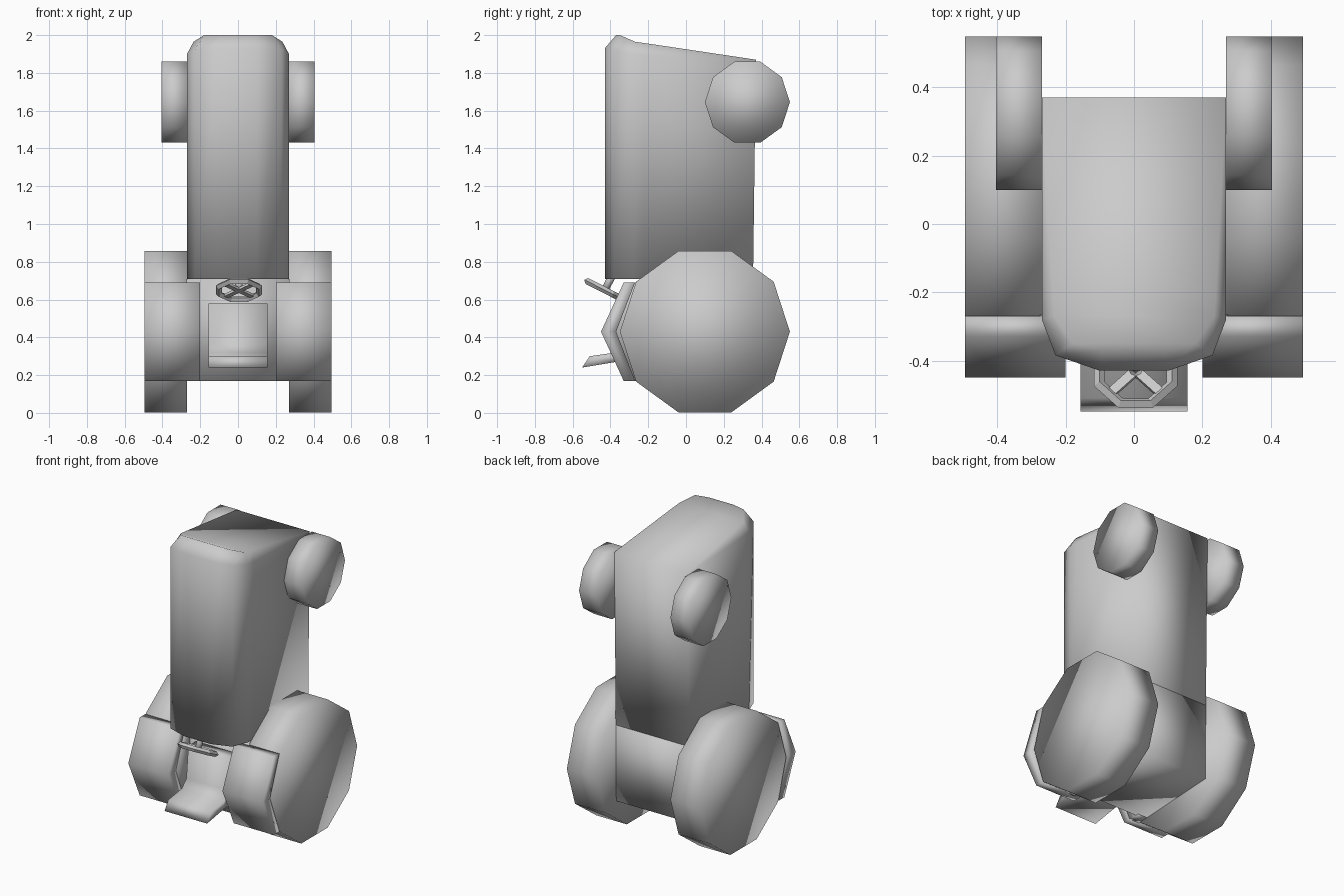
import bpy, bmesh, math
from mathutils import Vector, Matrix

if "Cube" in bpy.data.objects:
    bpy.data.objects.remove(bpy.data.objects["Cube"])


def finish(name, bm, smooth=True):
    bmesh.ops.remove_doubles(bm, verts=bm.verts, dist=0.0005)
    bmesh.ops.recalc_face_normals(bm, faces=bm.faces)
    me = bpy.data.meshes.new(name)
    bm.to_mesh(me)
    bm.free()
    for p in me.polygons:
        p.use_smooth = smooth
    ob = bpy.data.objects.new(name, me)
    bpy.context.collection.objects.link(ob)
    return ob


def extrude_x(name, profile, x0, x1):
    """Solid from a (y, z) profile, between two x positions."""
    bm = bmesh.new()
    a = [bm.verts.new((x0, y, z)) for y, z in profile]
    b = [bm.verts.new((x1, y, z)) for y, z in profile]
    n = len(profile)
    bm.faces.new(a)
    bm.faces.new(b[::-1])
    for i in range(n):
        j = (i + 1) % n
        bm.faces.new((a[i], b[i], b[j], a[j]))
    return finish(name, bm)


def decagon(cy, cz, r):
    return [(cy + r * math.cos(math.tau * i / 10), cz + r * math.sin(math.tau * i / 10))
            for i in range(10)]


# Hood: stacked half outlines (x, y, z) mirrored, rounded at the nose
rows = [
    [(.10, -.43, .71), (.23, -.385, .71), (.27, -.28, .71), (.27, -.22, .71), (.27, .355, .71)],
    [(.10, -.43, 1.93), (.23, -.385, 1.92), (.27, -.28, 1.90), (.27, -.22, 1.893), (.27, .37, 1.87)],
    [(.09, -.37, 2.0), (.18, -.35, 2.0), (.235, -.27, 1.965), (.24, -.2, 1.955), (.27, .37, 1.87)],
]
bm = bmesh.new()
loops = []
for half in rows:
    full = half + [(-x, y, z) for x, y, z in reversed(half)]
    loops.append([bm.verts.new(p) for p in full])
n = len(loops[0])
for lo, hi in zip(loops, loops[1:]):
    for i in range(n):
        j = (i + 1) % n
        bm.faces.new((lo[i], lo[j], hi[j], hi[i]))
# top cap in strips, underside as one face
for i in range(n // 2 - 1):
    t = loops[-1]
    bm.faces.new((t[i], t[i + 1], t[n - 2 - i], t[n - 1 - i]))
bm.faces.new(loops[0][::-1])
finish("hood", bm)

# Rear body below the hood
extrude_x("rear_body", [(-.22, .71), (.355, .71), (.35, .20), (-.22, .17)], -.27, .27)

# Wheels and fenders on both sides
for side, s in (("left", -1), ("right", 1)):
    extrude_x(side + "_big_wheel", decagon(.10, .43, .45), s * .27, s * .495)
    extrude_x(side + "_small_wheel", decagon(.325, 1.645, .225), s * .27, s * .405)
    extrude_x(side + "_fender",
              [(-.33, .69), (-.45, .43), (-.33, .17), (-.27, .17), (-.37, .43), (-.27, .69)],
              s * .20, s * .495)
    # inner fender wall joining the body
    extrude_x(side + "_fender_wall",
              [(-.28, .69), (-.38, .43), (-.28, .17), (-.2, .17), (-.2, .69)],
              s * .20, s * .275)

# Seat
extrude_x("seat", [(-.55, .24), (-.51, .30), (-.37, .32), (-.32, .37), (-.30, .58),
                   (-.22, .58), (-.22, .29), (-.37, .27)], -.157, .157)

# Steering wheel: octagonal ring, crossed spokes and a column
place = Matrix.Translation((.005, -.43, .65)) @ Matrix.Rotation(math.radians(-27), 4, 'X')
bpy.ops.mesh.primitive_torus_add(major_segments=8, minor_segments=4,
                                 major_radius=.115, minor_radius=.017)
ring = bpy.context.object
ring.name = "steering_ring"
ring.matrix_world = place @ Matrix.Rotation(math.pi / 8, 4, 'Z')

bm = bmesh.new()
for ang in (45, -45):
    bmesh.ops.create_cube(bm, size=1, matrix=place @ Matrix.Rotation(math.radians(ang), 4, 'Z')
                          @ Matrix.Diagonal((.22, .028, .014, 1)))
finish("steering_spokes", bm, False)

bm = bmesh.new()
bmesh.ops.create_cone(bm, cap_ends=True, segments=8, radius1=.02, radius2=.02, depth=.12,
                      matrix=place @ Matrix.Translation((0, 0, .06)))
finish("steering_column", bm)
